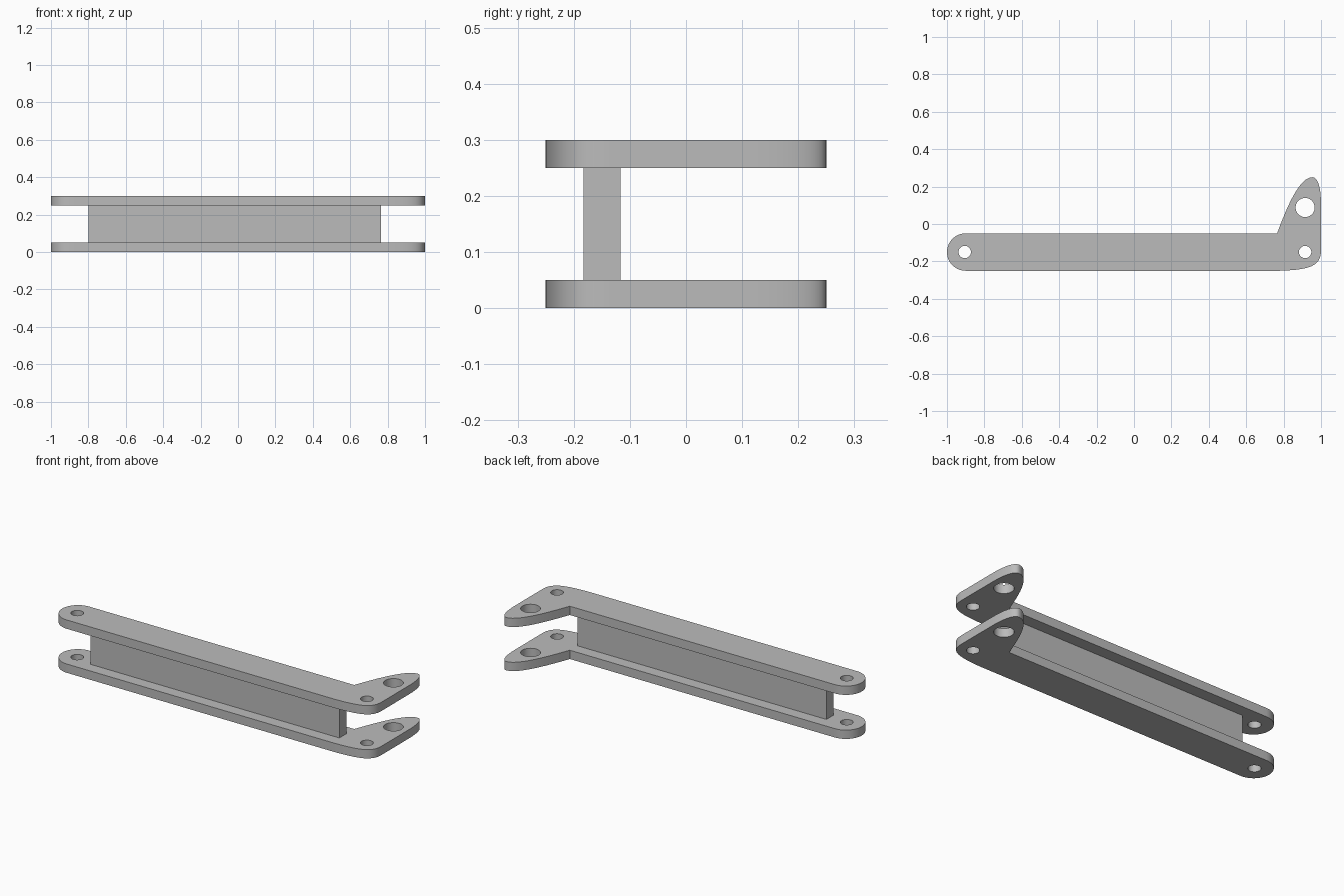
import bpy
from math import radians

cube = bpy.data.objects.get("Cube")
if cube:
    bpy.data.objects.remove(cube, do_unlink=True)

grey = bpy.data.materials.new("plain grey")
grey.use_nodes = True
COLOUR = (0.5, 0.5, 0.5, 1)
grey.diffuse_color = COLOUR
grey.node_tree.nodes["Principled BSDF"].inputs["Base Color"].default_value = COLOUR

THICK, HEIGHT = 0.05, 0.30
MID = -0.15      # centre line of the arm
R = 0.10         # half width of the arm
K = 0.5523       # circle handle ratio


def add_loop(curve, knots):
    """Closed bezier loop from (incoming handle, point, outgoing handle)."""
    spline = curve.splines.new('BEZIER')
    spline.bezier_points.add(len(knots) - 1)
    spline.use_cyclic_u = True
    spline.resolution_u = 14
    for bp, (h_in, co, h_out) in zip(spline.bezier_points, knots):
        bp.handle_left_type = bp.handle_right_type = 'FREE'
        bp.co = (*co, 0)
        bp.handle_left = (*(h_in or co), 0)
        bp.handle_right = (*(h_out or co), 0)


def add_hole(curve, x, y, r):
    knots = []
    for dx, dy in ((1, 0), (0, 1), (-1, 0), (0, -1)):
        px, py = x + dx * r, y + dy * r
        tx, ty = -dy * r * K, dx * r * K
        knots.append(((px - tx, py - ty), (px, py), (px + tx, py + ty)))
    add_loop(curve, knots)


def make_plate(name, z):
    curve = bpy.data.curves.new(name, 'CURVE')
    curve.dimensions = '2D'
    curve.fill_mode = 'BOTH'
    curve.extrude = THICK / 2
    low, high, end = MID - R, MID + R, -1 + R
    # Rounded left end, straight arm, and a pointed lug at the right end
    add_loop(curve, [
        ((end - R * K, high), (end, high), None),
        None or ((-1, MID - R * K), (-1, MID), (-1, MID + R * K)),
        (None, (end, low), (end - R * K, low)),
        ((0.94, -0.245), (0.78, low), None),
        (None, (1, -0.14), (1, -0.225)),
        ((1, 0.19), (1, 0.10), None),
        ((0.88, 0.25), (0.953, 0.25), (0.985, 0.25)),
        (None, (0.765, high), (0.81, 0.07)),
    ][::-1])
    # Pin holes
    add_hole(curve, -0.905, MID, 0.033)
    add_hole(curve, 0.915, MID, 0.033)
    add_hole(curve, 0.915, 0.088, 0.051)

    plate = bpy.data.objects.new(name, curve)
    bpy.context.collection.objects.link(plate)
    plate.location.z = z
    bpy.ops.object.select_all(action='DESELECT')
    plate.select_set(True)
    bpy.context.view_layer.objects.active = plate
    bpy.ops.object.convert(target='MESH')
    plate = bpy.context.object
    plate.name = name
    plate.data.materials.clear()
    plate.data.materials.append(grey)
    # Weld the caps to the rim
    bpy.ops.object.mode_set(mode='EDIT')
    bpy.ops.mesh.select_all(action='SELECT')
    bpy.ops.mesh.remove_doubles(threshold=0.0001)
    bpy.ops.mesh.normals_make_consistent(inside=False)
    bpy.ops.object.mode_set(mode='OBJECT')
    bpy.ops.object.shade_smooth_by_angle(angle=radians(30))


make_plate("bottom_plate", THICK / 2)
make_plate("top_plate", HEIGHT - THICK / 2)

# Upright web joining the two plates
X0, X1 = -0.80, 0.765
bpy.ops.mesh.primitive_cube_add(size=1, location=((X0 + X1) / 2, MID, HEIGHT / 2))
web = bpy.context.object
web.name = "centre_web"
web.scale = (X1 - X0, 0.066, HEIGHT - 2 * THICK)
bpy.ops.object.transform_apply(location=False, rotation=False, scale=True)
web.data.materials.append(grey)
